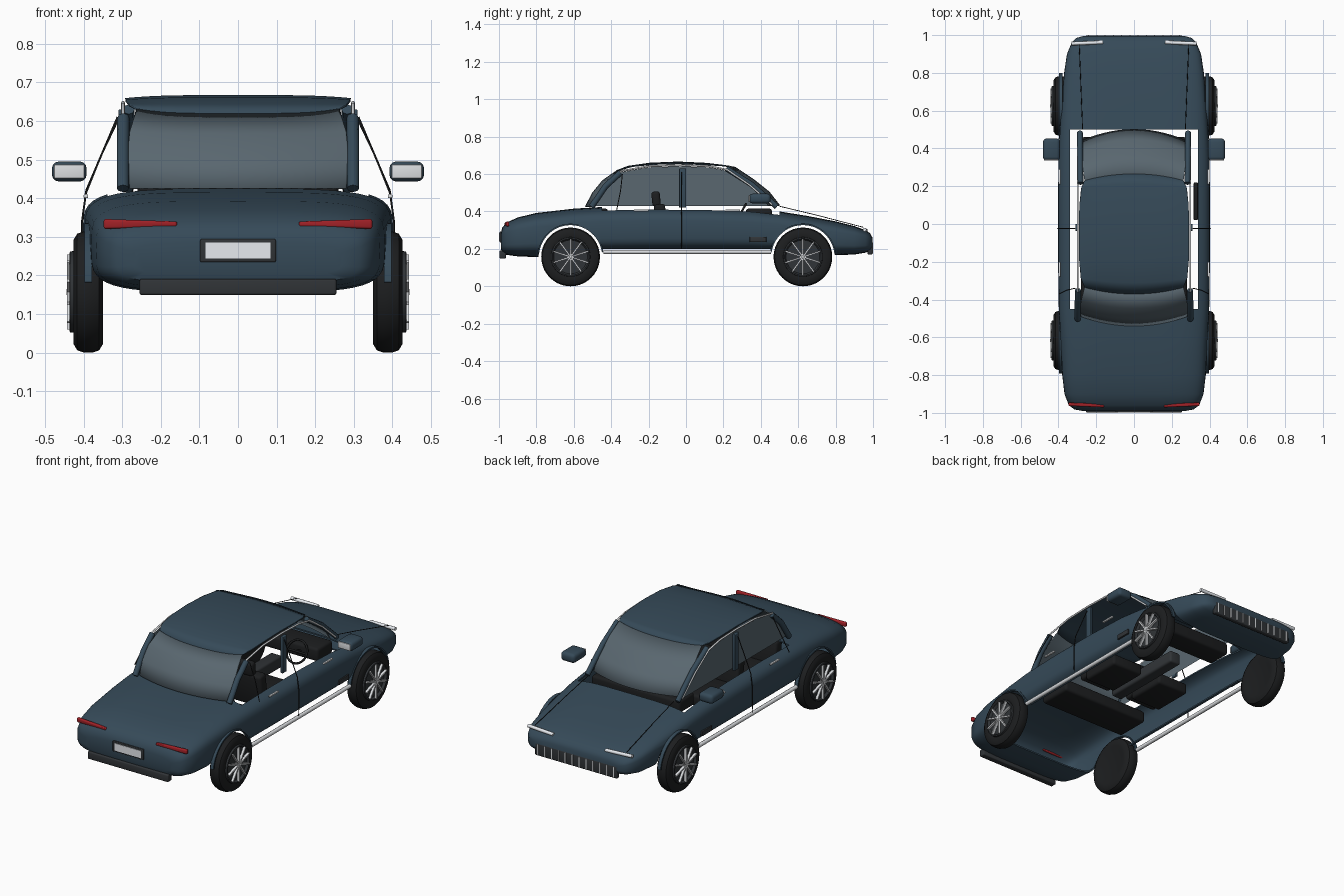
import bpy, bmesh, math
from mathutils import Vector, Matrix

if "Cube" in bpy.data.objects:
    bpy.data.objects.remove(bpy.data.objects["Cube"])

def material(name, r, g, b):
    m = bpy.data.materials.new(name)
    m.diffuse_color = (r, g, b, 1)
    m.use_nodes = True
    m.node_tree.nodes["Principled BSDF"].inputs["Base Color"].default_value = m.diffuse_color
    return m

BLUE = material("paint", .036, .068, .098)
GLASS = material("glass", .10, .135, .16)
BLACK = material("black", .012, .013, .014)
DARK = material("dark_trim", .03, .034, .038)
CHROME = material("chrome", .72, .74, .76)
RED = material("red_lens", .35, .015, .02)
WHITE = material("white", .8, .83, .87)

def finish(name, bm, mat, smooth=True):
    bmesh.ops.recalc_face_normals(bm, faces=bm.faces)
    me = bpy.data.meshes.new(name)
    bm.to_mesh(me)
    bm.free()
    ob = bpy.data.objects.new(name, me)
    bpy.context.collection.objects.link(ob)
    if mat:
        me.materials.append(mat)
    if smooth:
        shade(ob)
    return ob

def activate(ob):
    bpy.ops.object.select_all(action='DESELECT')
    ob.select_set(True)
    bpy.context.view_layer.objects.active = ob

def shade(ob):
    activate(ob)
    bpy.ops.object.shade_smooth_by_angle(angle=math.radians(35))

def box(name, c, size, mat, bevel=0.0, rx=0.0):
    bm = bmesh.new()
    bmesh.ops.create_cube(bm, size=1)
    bmesh.ops.scale(bm, vec=size, verts=bm.verts)
    if bevel:
        bmesh.ops.bevel(bm, geom=bm.edges[:], offset=bevel, segments=3, affect='EDGES', profile=.5)
    bmesh.ops.transform(bm, matrix=Matrix.Translation(c) @ Matrix.Rotation(rx, 4, 'X'), verts=bm.verts)
    return finish(name, bm, mat)

def loft(rows, closed, caps=False):
    bm = bmesh.new()
    rings = [[bm.verts.new(p) for p in row] for row in rows]
    for a, b in zip(rings, rings[1:]):
        n = len(a)
        for i in range(n if closed else n - 1):
            j = (i + 1) % n
            bm.faces.new((a[i], a[j], b[j], b[i]))
    if caps:
        bm.faces.new(rings[0])
        bm.faces.new(rings[-1])
    return bm

def tube(name, pts, r, mat, cyclic=False):
    cu = bpy.data.curves.new(name, 'CURVE')
    cu.dimensions = '3D'
    cu.bevel_depth, cu.bevel_resolution, cu.use_fill_caps = r, 2, True
    sp = cu.splines.new('POLY')
    sp.points.add(len(pts) - 1)
    for p, q in zip(sp.points, pts):
        p.co = (*q, 1)
    sp.use_cyclic_u = cyclic
    cu.materials.append(mat)
    ob = bpy.data.objects.new(name, cu)
    bpy.context.collection.objects.link(ob)
    return ob

def lathe_x(name, profile, centre, mat, seg=40):
    # profile of (x offset, radius) turned around the x axis
    rows = [[(centre[0] + x, centre[1] + r * math.cos(2 * math.pi * i / seg),
              centre[2] + r * math.sin(2 * math.pi * i / seg)) for i in range(seg)] for x, r in profile]
    return finish(name, loft(rows, True, True), mat)

# body shell: stations of (y, half width, bottom, top)
STATIONS = [(-.99, .27, .20, .285), (-.982, .315, .18, .315), (-.96, .345, .168, .34), (-.9, .368, .16, .368),
            (-.8, .38, .156, .392), (-.6, .39, .17, .415), (-.45, .398, .178, .424), (-.2, .402, .18, .428),
            (.1, .402, .18, .426), (.35, .40, .18, .416), (.5, .393, .178, .40), (.65, .383, .172, .376),
            (.8, .37, .166, .347), (.9, .355, .17, .322), (.96, .33, .18, .30), (.985, .305, .19, .283),
            (.996, .265, .205, .262)]
def section(y, w, zb, zt, n=4.2, seg=48):
    out = []
    for i in range(seg):
        a = 2 * math.pi * i / seg
        f = lambda v: math.copysign(abs(v) ** (2 / n), v)
        out.append((w * f(math.cos(a)), y, (zb + zt) / 2 + (zt - zb) / 2 * f(math.sin(a))))
    return out
body = finish("body_shell", loft([section(*s) for s in STATIONS], True, True), BLUE, False)
mod = body.modifiers.new("thickness", 'SOLIDIFY')
mod.thickness, mod.offset = .008, -1

# cutters: open cabin, open underside, wheel arches
cutters = [box("cabin_cutter", (0, .025, .3), (.676, .95, .8), None),
           box("floor_cutter", (0, .01, .1), (.69, 1.55, .26), None)]
for y in (-.617, .625):
    cutters.append(lathe_x("arch_cutter", [(-.6, .171), (.6, .171)], (0, y, .158), None, 48))
activate(body)
bpy.ops.object.modifier_apply(modifier="thickness")
for c in cutters:
    m = body.modifiers.new("cut", 'BOOLEAN')
    m.operation, m.solver, m.object = 'DIFFERENCE', 'EXACT', c
    activate(body)
    bpy.ops.object.modifier_apply(modifier="cut")
    bpy.data.objects.remove(c)
shade(body)

# roof and screens: rows of (y, z, half width, forward bow, edge drop)
def patch(name, rows, mat, n=20):
    pts = []
    for y, z, w, bow, drop in rows:
        pts.append([(w * t, y + bow * (1 - t * t), z - drop * abs(t) ** 4)
                    for t in [math.sin(math.pi / 2 * (2 * i / n - 1)) for i in range(n + 1)]])
    ob = finish(name, loft(pts, False), mat)
    s = ob.modifiers.new("thickness", 'SOLIDIFY')
    s.thickness, s.offset = .006, 0
    return ob
patch("roof", [(-.335, .618, .262, -.035, -.012), (-.285, .641, .282, -.025, 0), (-.18, .658, .291, -.01, .006),
               (-.04, .664, .292, 0, .008), (.1, .657, .289, .01, .006), (.19, .645, .28, .02, 0),
               (.23, .635, .262, .035, -.008)], BLUE)
patch("windshield", [(.23, .634, .262, .035, -.008), (.32, .567, .275, .045, 0), (.39, .503, .28, .055, 0),
                     (.44, .432, .275, .06, 0)], GLASS)
patch("rear_window", [(-.335, .617, .262, -.035, -.012), (-.405, .565, .28, -.04, -.006),
                      (-.455, .5, .287, -.043, 0), (-.488, .425, .28, -.05, 0)], GLASS)

# left side glass
OUT = [(-.5, .43), (-.43, .54), (-.36, .607), (-.2, .636), (-.03, .641), (.12, .636), (.22, .617), (.34, .535), (.46, .43)]
bm = bmesh.new()
bm.faces.new([bm.verts.new((-.292, y, z)) for y, z in OUT])
finish("side_window", bm, GLASS, False)

for s, side in ((1, "right"), (-1, "left")):
    # pillars and window trim
    tube(side + "_front_pillar", [(s * .283, .215, .63), (s * .285, .35, .545), (s * .286, .485, .425)], .015, BLUE)
    tube(side + "_rear_pillar", [(s * .297, -.35, .608), (s * .298, -.43, .535), (s * .298, -.505, .425)], .016, BLUE)
    box(side + "_centre_pillar", (s * .302, -.018, .525), (.016, .038, .21), BLUE, .004)
    tube(side + "_roof_trim", [(s * .298, y, z + .006) for y, z in OUT], .005, CHROME)
    # door seams
    tube(side + "_door_seam", [(s * .402, -.025, .2), (s * .404, -.025, .34), (s * .393, -.025, .42), (s * .312, -.025, .61)], .0025, BLACK)
    tube(side + "_rear_door_seam", [(s * .395, -.37, .41), (s * .355, -.35, .51), (s * .312, -.34, .60)], .0025, BLACK)
    tube(side + "_hood_seam", [(s * .272, .5, .428), (s * .28, .7, .38), (s * .29, .95, .315)], .002, BLACK)
    # sill strip, door handles, fender vent
    tube(side + "_sill_trim", [(s * .39, -.44, .184), (s * .39, .455, .184)], .011, CHROME)
    for y in (-.24, .25):
        box(side + "_door_handle", (s * .394, y, .405), (.012, .08, .010), CHROME, .003)
    box(side + "_fender_vent", (s * .399, .385, .25), (.012, .09, .028), DARK, .003)
    # door mirror
    box(side + "_mirror", (s * .437, .395, .469), (.09, .115, .052), BLUE, .018)
    box(side + "_mirror_glass", (s * .437, .338, .469), (.078, .006, .036), CHROME, .002)
    # lamps
    tube(side + "_head_lamp", [(s * .165, .962, .298), (s * .33, .955, .303)], .010, WHITE)
    tl = box(side + "_tail_lamp", (s * .253, -.962, .328), (.19, .018, .026), RED, .006)
    for v in tl.data.vertices:
        k = (abs(v.co.x) - .158) / .19
        v.co.z = .333 + (v.co.z - .328) * (.5 + .5 * k)
        v.co.y += .008 * k
    # wheels
    for y, end in ((-.617, "rear"), (.625, "front")):
        c = (s * .388, y, .157)
        t = .038
        bead = [(.0, .085), (.85, .09), (1, .11), (1, .135), (.75, .151), (.3, .157)]
        lathe_x(f"{side}_{end}_tyre", [(-t * a, r) for a, r in bead] + [(t * a, r) for a, r in bead[:0:-1]], c, BLACK)
        lathe_x(f"{side}_{end}_rim", [(s * .02, .107), (s * .047, .105), (s * .049, .098), (s * .036, .09)], c, DARK)
        lathe_x(f"{side}_{end}_hub", [(s * .03, .014), (s * .052, .012), (s * .056, .007)], c, CHROME, 16)
        bm = bmesh.new()
        for i in range(10):
            g = bmesh.ops.create_cube(bm, size=1)["verts"]
            M = (Matrix.Translation((c[0] + s * .048, y, c[2])) @ Matrix.Rotation(i * math.pi / 5, 4, 'X')
                 @ Matrix.Translation((0, 0, .052)) @ Matrix.Diagonal((.014, .008, .09, 1)))
            bmesh.ops.transform(bm, matrix=M, verts=g)
        finish(f"{side}_{end}_spokes", bm, CHROME)
        # wheel arch lip
        rows = [[(s * x, y + r * math.cos(a), .158 + r * math.sin(a))
                 for x, r in ((.378, .169), (.398, .169), (.398, .177), (.378, .177))]
                for a in [math.radians(8 + 164 * i / 24) for i in range(25)]]
        finish(f"{side}_{end}_arch_lip", loft(rows, True, True), BLUE)
    # front seats
    x = s * .16
    box(side + "_seat_cushion", (x, .02, .262), (.2, .24, .065), BLACK, .015)
    box(side + "_seat_back", (x, -.13, .345), (.2, .06, .19), BLACK, .015, .15)
    box(side + "_head_rest", (x, -.16, .467), (.11, .045, .08), BLACK, .015, .1)

# rear bench, console, dashboard, armrest
box("rear_bench", (0, -.34, .262), (.56, .2, .07), BLACK, .015)
box("rear_bench_back", (0, -.44, .345), (.56, .06, .14), BLACK, .015, .15)
box("console", (0, .1, .27), (.07, .5, .07), DARK, .012)
box("dashboard", (0, .39, .378), (.56, .14, .075), BLACK, .015)
box("door_armrest", (.327, .12, .37), (.022, .2, .03), BLACK, .006)

# steering wheel
hub = Vector((.17, .29, .385))
ring = [hub + Vector((.062 * math.cos(a), .03 * math.sin(a), .055 * math.sin(a)))
        for a in [2 * math.pi * i / 24 for i in range(24)]]
tube("steering_wheel", ring, .006, BLACK, True)
tube("steering_spoke", [ring[0], hub, ring[12]], .006, BLACK)
tube("steering_column", [hub, hub + Vector((0, .08, -.03))], .01, BLACK)

# rear plate, rear valance, front grille
box("plate_frame", (0, -.988, .264), (.196, .016, .06), DARK, .004)
box("plate", (0, -.996, .264), (.168, .006, .042), WHITE)
box("rear_valance", (0, -.98, .17), (.51, .036, .042), DARK, .006)
box("grille", (0, .984, .205), (.52, .026, .07), DARK, .006)
for i in range(12):
    box("grille_fin", (-.24 + i * .48 / 11, .996, .205), (.006, .008, .06), CHROME)
